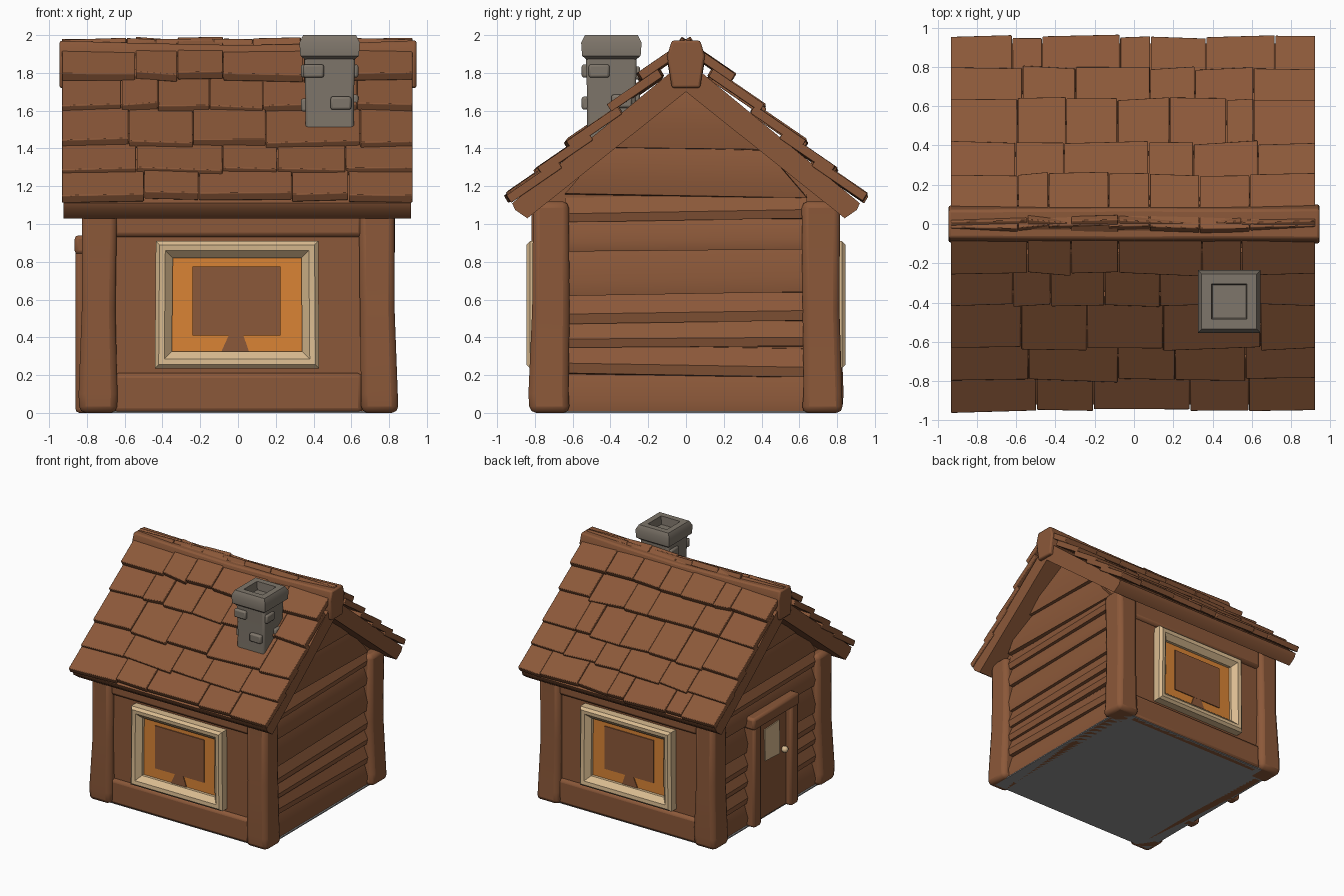
import bpy, bmesh, math, random
from mathutils import Vector

if "Cube" in bpy.data.objects:
    bpy.data.objects.remove(bpy.data.objects["Cube"])
random.seed(4)


def material(name, rgb):
    m = bpy.data.materials.new(name)
    m.diffuse_color = (*rgb, 1)
    m.use_nodes = True
    m.node_tree.nodes["Principled BSDF"].inputs["Base Color"].default_value = m.diffuse_color
    return m


WOOD = material("brown wood", (0.26, 0.098, 0.041))
CREAM = material("cream trim", (0.70, 0.50, 0.28))
GLOW = material("orange glow", (0.70, 0.23, 0.035))
STONE = material("grey stone", (0.21, 0.18, 0.145))
FLOOR = material("floor grey", (0.28, 0.28, 0.28))


def loft(bm, rings, cap=True):
    """Skin a list of equal-length point rings."""
    vs = [[bm.verts.new(p) for p in r] for r in rings]
    n = len(vs[0])
    for a, b in zip(vs, vs[1:]):
        for i in range(n):
            bm.faces.new((a[i], a[(i + 1) % n], b[(i + 1) % n], b[i]))
    if cap:
        bm.faces.new(vs[0][::-1])
        bm.faces.new(vs[-1])


def finish(name, bm, mat, bevel=0, angle=35):
    bmesh.ops.recalc_face_normals(bm, faces=bm.faces)
    me = bpy.data.meshes.new(name)
    bm.to_mesh(me)
    bm.free()
    ob = bpy.data.objects.new(name, me)
    bpy.context.collection.objects.link(ob)
    me.materials.append(mat)
    bpy.ops.object.select_all(action='DESELECT')
    ob.select_set(True)
    bpy.context.view_layer.objects.active = ob
    bpy.ops.object.shade_smooth_by_angle(angle=math.radians(angle))
    if bevel:
        b = ob.modifiers.new("bevel", 'BEVEL')
        b.width, b.segments, b.limit_method = bevel, 2, 'ANGLE'
    return ob


def rect(x0, x1, y0, y1, z):
    return [(x0, y0, z), (x1, y0, z), (x1, y1, z), (x0, y1, z)]


def box(name, x, y, z, mat, bevel=0):
    bm = bmesh.new()
    loft(bm, [rect(*x, *y, z[0]), rect(*x, *y, z[1])])
    return finish(name, bm, mat, bevel)


def jit(a):
    return random.uniform(-a, a)


# floor and wall core
box("floor", (-.8, .8), (-.78, .78), (0, .01), FLOOR)
bm = bmesh.new()
core = [(-.76, .01), (.76, .01), (.76, 1.1), (0, 1.75), (-.76, 1.1)]
loft(bm, [[(x, y, z) for y, z in core] for x in (-.75, .75)])
finish("wall_core", bm, WOOD)

# corner posts, slightly crooked
for sx in (-1, 1):
    for sy in (-1, 1):
        bm = bmesh.new()
        rings = []
        for z in (0, .1, .55, 1.12):
            o = .845 if z < .2 else .83
            xs = sorted((sx * (.645 + jit(.008)), sx * (o + jit(.006))))
            ys = sorted((sy * (.615 + jit(.008)), sy * (o - .015 + jit(.006))))
            rings.append(rect(*xs, *ys, z))
        loft(bm, rings)
        finish("corner_post", bm, WOOD, .035)

# sill and header beams under and over the windows
for s in (-1, 1):
    for z in ((0, .21), (.93, 1.12)):
        box("wall_beam", (-.66, .66), sorted((s * .7, s * .79)), z, WOOD, .025)

# lapped boards on the gable ends
levels = [0, .2, .35, .48, .63, .86, 1.02, 1.15, 1.4, 1.7]
for s in (-1, 1):
    bm = bmesh.new()
    for z0, z1 in zip(levels, levels[1:]):
        w0, w1 = (max(.02, min(.64, (1.74 - z) / .8)) for z in (z0, z1))
        tilt, zm = jit(.012), z0 + (z1 - z0) * .35
        rings = []
        for side, e in ((-1, -tilt), (1, tilt)):
            wm = w0 + (w1 - w0) * .35
            rings.append([(s * .7, side * w0, z0), (s * .785, side * w0, z0 + (e if z0 else 0)),
                          (s * .797, side * wm, zm + e), (s * .757, side * w1, z1 + e),
                          (s * .7, side * w1, z1)])
        loft(bm, rings)
    finish("gable_boards", bm, WOOD)

# roof slab with a chevron section
bm = bmesh.new()
half = [(.92, 1.11), (.905, 1.075), (.84, 1.03)]
sec = [(0, 1.87)] + half + [(0, 1.70)] + [(-y, z) for y, z in half[::-1]]
loft(bm, [[(x, y, z) for y, z in sec] for x in (-.925, .915)])
finish("roof_slab", bm, WOOD)

# overlapping shingle rows on both slopes
tips = [(.945, 1.14), (.785, 1.275), (.625, 1.42), (.405, 1.61), (.245, 1.775)]
for s in (-1, 1):
    for k, (y, z) in enumerate(tips):
        bm = bmesh.new()
        n = random.choice((5, 6, 7))
        cuts = [-.935] + [-.93 + 1.86 * (i + jit(.3)) / n for i in range(1, n)] + [.925]
        d, up = Vector((0, -s * .27, .185)), Vector((0, s * .012, .02))
        for a, b in zip(cuts, cuts[1:]):
            ja, jb, lift = jit(.012), jit(.012), jit(.007)
            pa = Vector((a + .002, s * (y + ja), z - ja * .7 + lift))
            pb = Vector((b - .002, s * (y + jb), z - jb * .7 + lift + jit(.008)))
            loft(bm, [[pa - up, pb - up, pb + up, pa + up],
                      [p + d + q for p, q in ((pa, -up), (pb, -up), (pb, up), (pa, up))]])
        finish("shingle_row", bm, WOOD, .005, 25)

# sagging ridge beam
bm = bmesh.new()
rings = []
for x, w, top in ((-.945, .095, 1.97), (-.5, .098, 1.957), (0, .1, 1.947), (.5, .098, 1.955), (.945, .1, 1.972)):
    rings.append([(x, -.075, 1.72), (x, .075, 1.72), (x, w, top - .08), (x, w - .025, top),
                  (x, -w + .025, top), (x, -w, top - .08)])
loft(bm, rings)
finish("ridge_beam", bm, WOOD, .012)

# windows front and back: cream frame, glowing pane, dark inner panel
for s in (-1, 1):
    bm = bmesh.new()
    prof = [(0, .74), (0, .825), (.02, .845), (.05, .84), (.09, .80), (.09, .75)]
    rings = [[(-.44 + i, s * y, .235 + i), (.43 - i, s * y, .235 + i),
              (.425 - i, s * y, .91 - i), (-.435 + i, s * y, .91 - i)] for i, y in prof]
    loft(bm, rings, cap=False)
    finish("window_frame", bm, CREAM)
    box("window_glow", (-.36, .35), sorted((s * .74, s * .776)), (.31, .84), GLOW)
    box("window_panel", (-.24, .225), sorted((s * .77, s * .784)), (.41, .775), WOOD)
    bm = bmesh.new()
    loft(bm, [[(-.09, s * y, .32), (.06, s * y, .32), (.025, s * y, .42), (-.045, s * y, .42)]
              for y in (.77, .783)])
    finish("window_stem", bm, WOOD)

# door on the left end
box("door", (-.81, -.74), (-.21, .21), (.01, .85), WOOD, .01)
for s in (-1, 1):
    box("door_jamb", (-.86, -.74), sorted((s * .2, s * .3)), (0, .9), WOOD, .02)
box("door_lintel", (-.865, -.74), (-.31, .31), (.84, .94), WOOD, .02)
bm = bmesh.new()
loft(bm, [[(x, -.11, .48), (x, .09, .49), (x, .1, .76), (x, -.1, .77)] for x in (-.817, -.80)])
finish("door_window", bm, CREAM)
bm = bmesh.new()
bmesh.ops.create_icosphere(bm, subdivisions=2, radius=.028)
bmesh.ops.translate(bm, verts=bm.verts, vec=(-.83, -.155, .5))
finish("door_knob", bm, CREAM)

# chimney shaft, proud stones and hollow cap
CX, CY = .485, -.395


def sq(r, z):
    return rect(CX - r, CX + r, CY - r, CY + r, z)


bm = bmesh.new()
loft(bm, [sq(.13, 1.38), sq(.128, 1.65), sq(.135, 1.9)])
finish("chimney_shaft", bm, STONE, .015)
for x, y, z in ((.545, -.53, 1.64), (.40, -.53, 1.81), (.355, -.45, 1.63), (.355, -.33, 1.81),
                (.615, -.46, 1.81), (.615, -.34, 1.65), (.43, -.265, 1.8), (.54, -.265, 1.68)):
    hx, hy = (.055, .022) if y in (-.53, -.265) else (.022, .055)
    box("chimney_stone", (x - hx, x + hx), (y - hy, y + hy), (z - .035, z + .035), STONE, .012)
bm = bmesh.new()
loft(bm, [sq(.13, 1.87), sq(.155, 1.89), sq(.16, 1.96), sq(.14, 2.0), sq(.09, 2.0), sq(.085, 1.93)])
finish("chimney_cap", bm, STONE)
